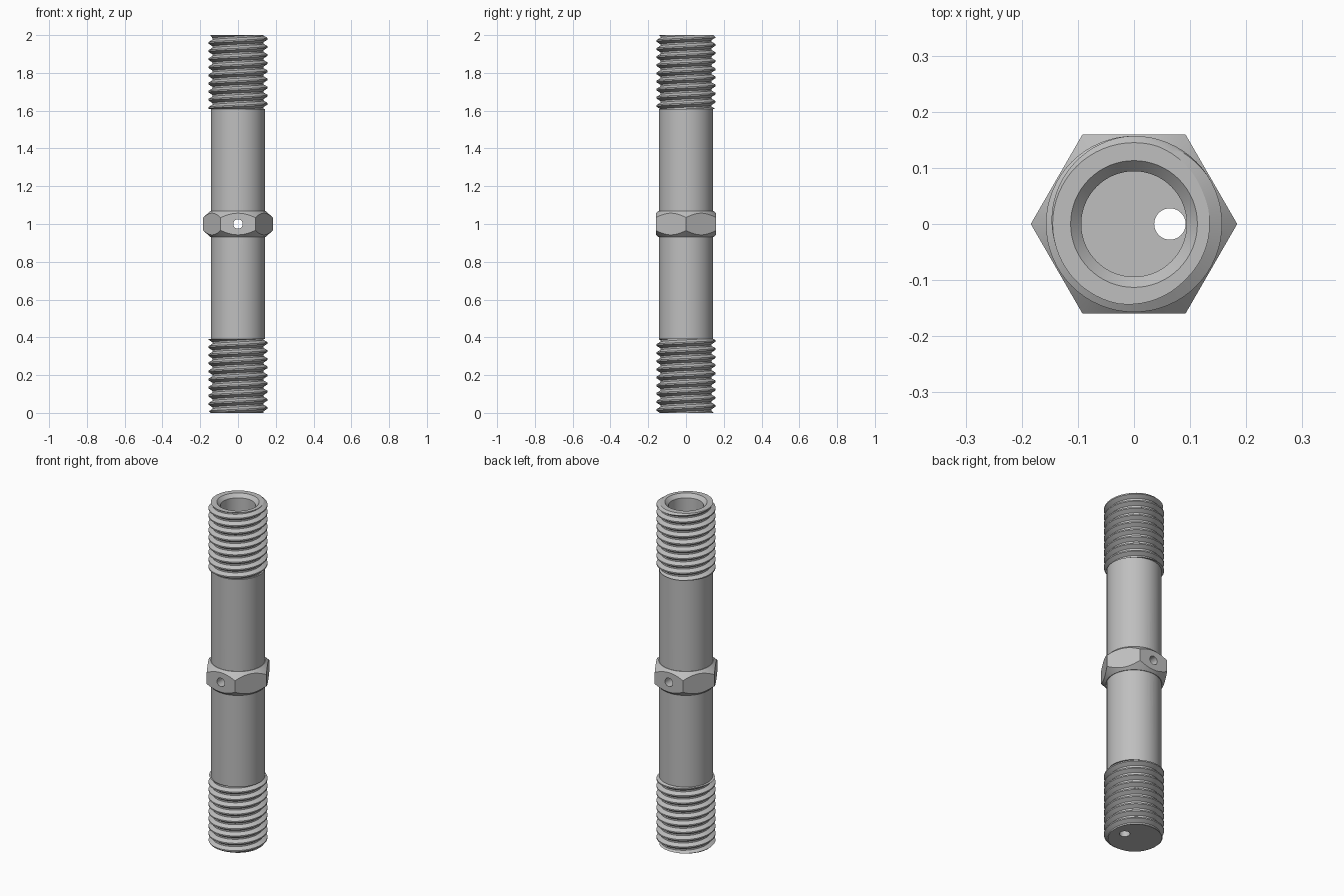
import bpy
import bmesh
import math

SEGS = 64
PITCH = 0.043
CREST, ROOT, CORE = 0.157, 0.135, 0.13
THREAD_LEN = 0.39
BARREL = 0.143

old = bpy.data.objects.get("Cube")
if old:
    bpy.data.objects.remove(old, do_unlink=True)

# Single bare metal colour
metal = bpy.data.materials.new("grey_metal")
metal.use_nodes = True
GREY = (0.52, 0.52, 0.52, 1)
metal.diffuse_color = GREY
metal.node_tree.nodes["Principled BSDF"].inputs["Base Color"].default_value = GREY


def finish(name, bm):
    """Turn a bmesh into a linked object."""
    bmesh.ops.recalc_face_normals(bm, faces=bm.faces)
    mesh = bpy.data.meshes.new(name)
    bm.to_mesh(mesh)
    bm.free()
    mesh.materials.append(metal)
    obj = bpy.data.objects.new(name, mesh)
    bpy.context.collection.objects.link(obj)
    return obj


def lathe(name, profile, segs=SEGS, closed=False):
    """Revolve (radius, height) points; open profiles get flat end caps."""
    bm = bmesh.new()
    rings = []
    for r, z in profile:
        rings.append([bm.verts.new((r * math.cos(a), r * math.sin(a), z))
                      for a in (math.tau * j / segs for j in range(segs))])
    pairs = list(zip(rings, rings[1:]))
    if closed:
        pairs.append((rings[-1], rings[0]))
    else:
        bm.faces.new(rings[0])
        bm.faces.new(rings[-1])
    for a, b in pairs:
        for j in range(segs):
            n = (j + 1) % segs
            bm.faces.new((a[j], a[n], b[n], b[j]))
    return finish(name, bm)


def boolean(target, tool, operation):
    mod = target.modifiers.new("cut", "BOOLEAN")
    mod.operation = operation
    mod.solver = "EXACT"
    mod.object = tool
    bpy.context.view_layer.objects.active = target
    bpy.ops.object.modifier_apply(modifier=mod.name)


def thread(name, z0, z1, free_end):
    """Helical thread shell with flat ends, chamfered at its free end."""
    phases = (0, 0.2, 0.53, 0.7)
    radii = (ROOT, ROOT, CREST, CREST)

    def radius(z, turn):
        t = ((z - z0) / PITCH - turn) % 1
        knots = list(zip(phases + (1,), radii + (ROOT,)))
        for (ta, ra), (tb, rb) in zip(knots, knots[1:]):
            if t <= tb:
                r = ra + (rb - ra) * (t - ta) / (tb - ta)
                break
        return min(r, 0.145 + abs(z - free_end))

    bm = bmesh.new()
    grid = []
    for turn in range(-2, math.ceil((z1 - z0) / PITCH) + 2):
        for p in phases:
            row = []
            for j in range(SEGS):
                z = z0 + PITCH * (turn + p + j / SEGS)
                z = min(max(z, z0), z1)
                r, a = radius(z, j / SEGS), math.tau * j / SEGS
                row.append(bm.verts.new((r * math.cos(a), r * math.sin(a), z)))
            grid.append(row)
    # The last segment of each row joins the row one turn higher
    for k in range(len(grid) - 5):
        for j in range(SEGS):
            wrap = j == SEGS - 1
            n, up = (0, 4) if wrap else (j + 1, 0)
            bm.faces.new((grid[k][j], grid[k + up][n],
                          grid[k + up + 1][n], grid[k + 1][j]))
    bmesh.ops.remove_doubles(bm, verts=bm.verts, dist=0.00001)
    loose = [v for v in bm.verts if not v.link_faces]
    bmesh.ops.delete(bm, geom=loose, context="VERTS")
    # Flat end rings
    rim = [e for e in bm.edges if e.is_boundary]
    ring = bmesh.ops.extrude_edge_only(bm, edges=rim)["geom"]
    for v in ring:
        if isinstance(v, bmesh.types.BMVert):
            s = CORE / math.hypot(v.co.x, v.co.y)
            v.co.x *= s
            v.co.y *= s
    return finish(name, bm)


# Barrel with a blind bore and countersunk mouth
body = lathe("barrel", [
    (CORE, 0), (CORE, THREAD_LEN), (BARREL, THREAD_LEN),
    (BARREL, 2 - THREAD_LEN), (CORE, 2 - THREAD_LEN), (CORE, 2),
    (0.113, 2), (0.094, 1.98), (0.094, 1.2)])

# Hexagonal collar with conical chamfers
collar = lathe("hex_collar", [
    (0.14, 0.93), (0.146, 0.93), (0.186, 0.968),
    (0.186, 1.032), (0.146, 1.07), (0.14, 1.07)], closed=True)
hexagon = lathe("hex_cutter", [(0.184, 0.9), (0.184, 1.1)], segs=6)
boolean(collar, hexagon, "INTERSECT")

# Off-centre passage and cross hole
passage = lathe("passage_cutter", [(0.028, -0.1), (0.028, 1.5)], segs=32)
passage.location.x = 0.064
cross = lathe("cross_hole_cutter", [(0.025, -0.3), (0.025, 0.3)], segs=32)
cross.rotation_euler.x = math.pi / 2
cross.location.z = 1
bpy.context.view_layer.update()
boolean(body, passage, "DIFFERENCE")
for part in (body, collar):
    boolean(part, cross, "DIFFERENCE")
for cutter in (hexagon, passage, cross):
    bpy.data.objects.remove(cutter, do_unlink=True)

# Threaded ends
lower = thread("lower_thread", 0, THREAD_LEN, 0)
upper = thread("upper_thread", 2 - THREAD_LEN, 2, 2)

# Smooth shading with sharp edges kept
bpy.ops.object.select_all(action="DESELECT")
for obj in (body, collar, lower, upper):
    obj.select_set(True)
bpy.context.view_layer.objects.active = body
bpy.ops.object.shade_smooth_by_angle(angle=math.radians(25))
